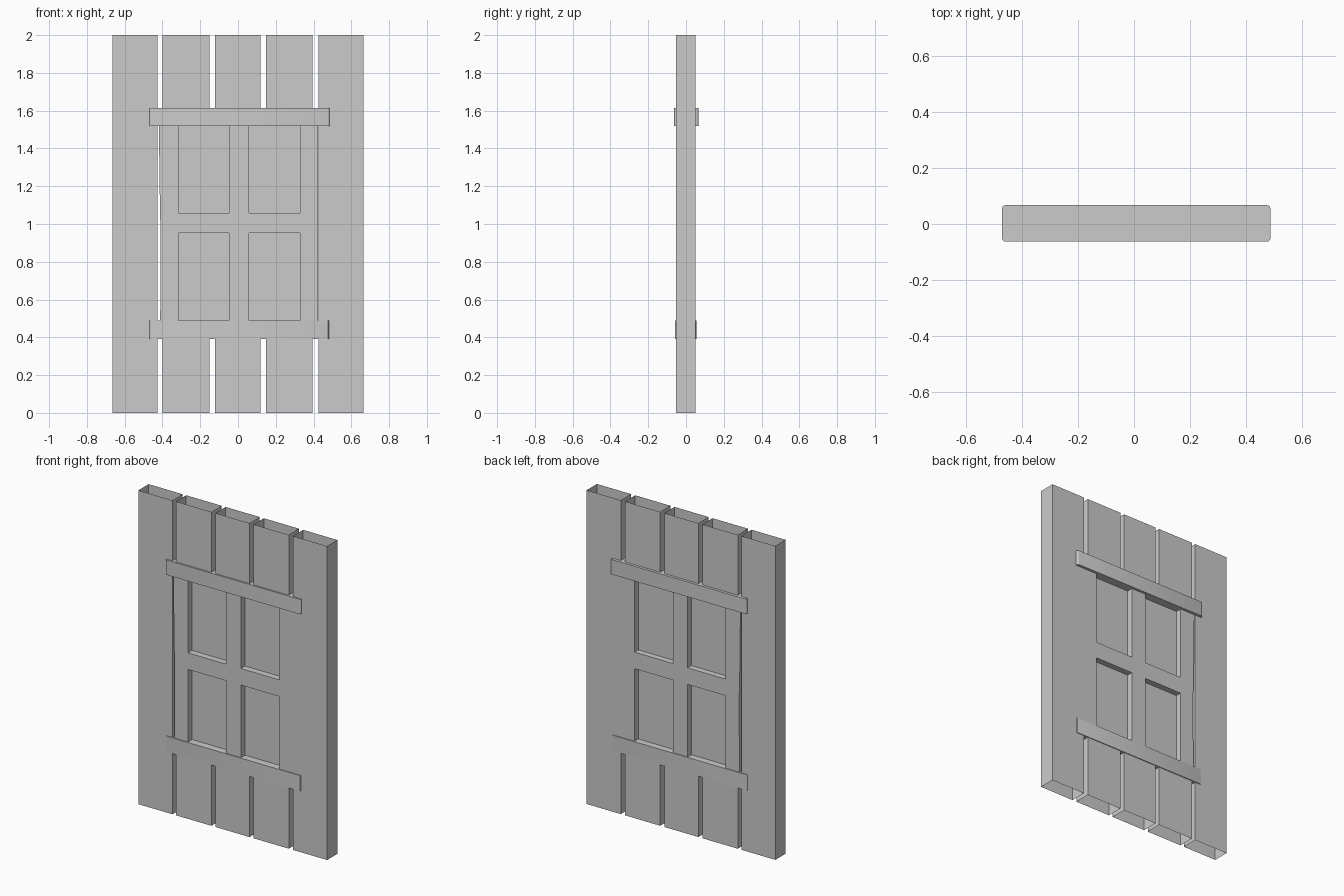
import bpy, bmesh

if "Cube" in bpy.data.objects:
    bpy.data.objects.remove(bpy.data.objects["Cube"])

FRONT, BACK = -0.053, 0.05        # faces of the door


def finish(name, bm):
    bmesh.ops.recalc_face_normals(bm, faces=bm.faces)
    me = bpy.data.meshes.new(name)
    bm.to_mesh(me)
    bm.free()
    ob = bpy.data.objects.new(name, me)
    bpy.context.collection.objects.link(ob)
    return ob


def box(name, x0, x1, y0, y1, z0, z1, capped=True):
    bm = bmesh.new()
    bmesh.ops.create_cube(bm, size=1)
    for v in bm.verts:
        v.co.x = x1 if v.co.x > 0 else x0
        v.co.y = y1 if v.co.y > 0 else y0
        v.co.z = z1 if v.co.z > 0 else z0
    ob_faces = [f for f in bm.faces if abs(f.calc_center_median().z - (z0 + z1) / 2) > 0.01]
    if not capped:
        bmesh.ops.delete(bm, geom=ob_faces, context='FACES_ONLY')
    return finish(name, bm)


# Outer planks: full height hollow boards with open ends
box("outer_plank_left", -0.665, -0.425, FRONT, BACK, 0, 2, False)
box("outer_plank_right", 0.425, 0.665, FRONT, BACK, 0, 2, False)

# Inner planks: interrupted by the window
for i, (x0, x1) in enumerate([(-0.4, -0.15), (-0.122, 0.118), (0.147, 0.395)]):
    box(f"lower_plank_{i + 1}", x0, x1, FRONT, BACK, 0, 0.47, False)
    box(f"upper_plank_{i + 1}", x0, x1, FRONT, BACK, 1.54, 2, False)

# Window frame: a grid of cells with four openings, extruded through
xs = [-0.42, -0.315, -0.047, 0.058, 0.328, 0.424]
zs = [0.485, 0.952, 1.058, 1.525]
bm = bmesh.new()
grid = [[bm.verts.new((x, FRONT, z)) for z in zs] for x in xs]
for v, dx in zip(grid[0], (0.008, 0.011, 0.007, 0.001)):   # worn left edge
    v.co.x += dx
for i in range(5):
    for j in range(3):
        if i % 2 == 0 or j == 1:
            bm.faces.new((grid[i][j], grid[i + 1][j], grid[i + 1][j + 1], grid[i][j + 1]))
bmesh.ops.delete(bm, geom=[v for v in bm.verts if not v.link_faces], context='VERTS')
ext = bmesh.ops.extrude_face_region(bm, geom=bm.faces[:], use_keep_orig=True)
for g in ext["geom"]:
    if isinstance(g, bmesh.types.BMVert):
        g.co.y = BACK
bmesh.ops.dissolve_limit(bm, angle_limit=0.01, verts=bm.verts[:], edges=bm.edges[:])
finish("window_frame", bm)

# Recessed panes
for i in (1, 3):
    for j in (0, 2):
        box(f"pane_{i}_{j}", xs[i], xs[i + 1], -0.012, 0.012, zs[j], zs[j + 1])

# Cross bars wrapping both sides, with softened vertical end edges
for name, x0, x1, y0, y1, z0, z1 in [
        ("upper_cross_bar", -0.47, 0.486, -0.063, 0.067, 1.52, 1.615),
        ("lower_cross_bar", -0.47, 0.483, -0.059, 0.055, 0.39, 0.49)]:
    bar = box(name, x0, x1, y0, y1, z0, z1)
    bm = bmesh.new()
    bm.from_mesh(bar.data)
    edges = [e for e in bm.edges if abs(e.verts[0].co.z - e.verts[1].co.z) > 0.01]
    bmesh.ops.bevel(bm, geom=edges, offset=0.012, segments=3, profile=0.5, affect='EDGES')
    bm.to_mesh(bar.data)
    bm.free()
    bpy.ops.object.select_all(action='DESELECT')
    bar.select_set(True)
    bpy.context.view_layer.objects.active = bar
    bpy.ops.object.shade_smooth_by_angle()
